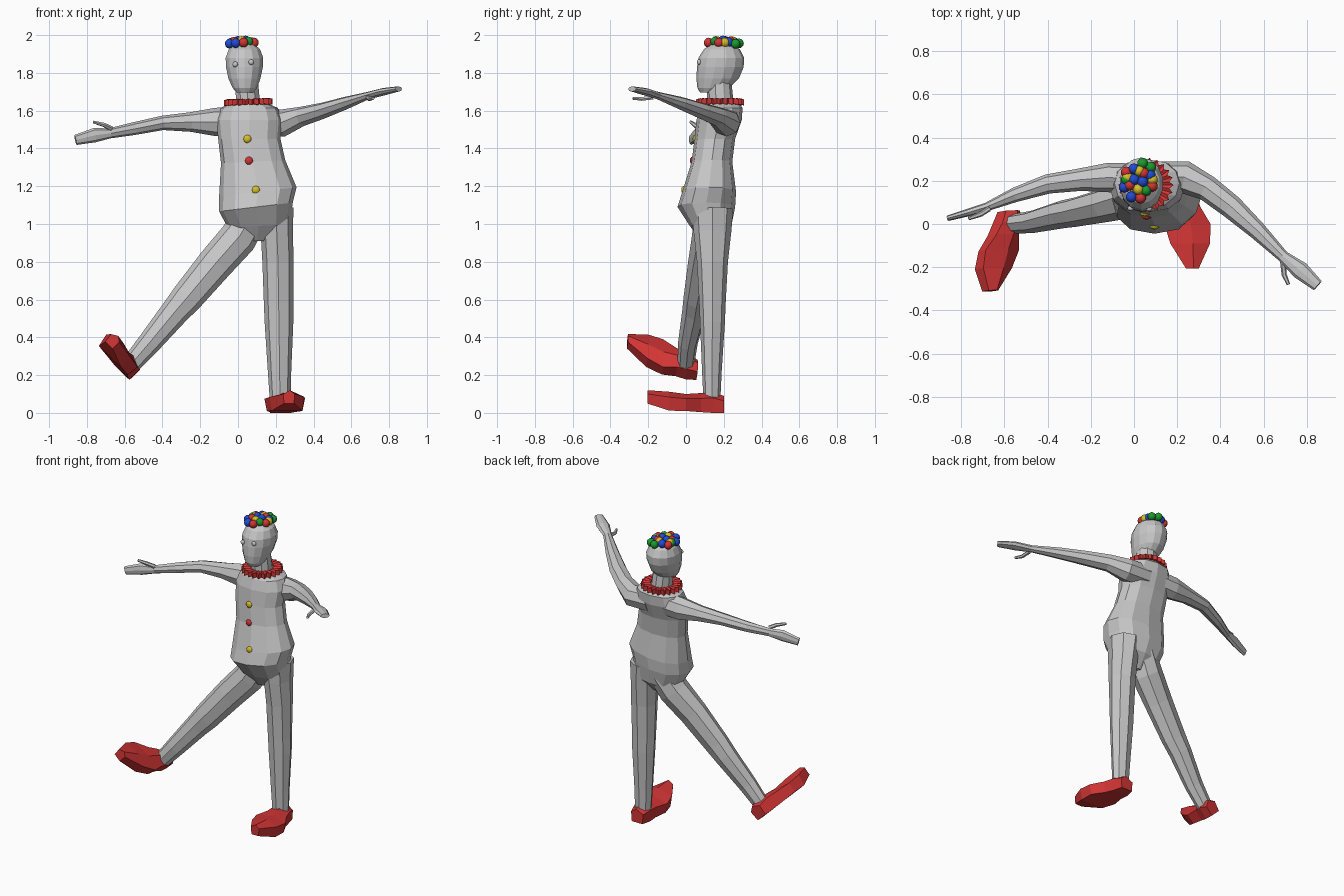
import bpy, bmesh, math
from mathutils import Vector


def material(name, rgb):
    m = bpy.data.materials.new(name)
    m.diffuse_color = (*rgb, 1)
    return m


GREY = material("pale_grey", (0.57, 0.57, 0.57))
RED = material("red", (0.64, 0.035, 0.035))
YELLOW = material("yellow", (0.68, 0.52, 0.02))
BLUE = material("blue", (0.015, 0.07, 0.66))
GREEN = material("green", (0.01, 0.32, 0.03))


def finish(name, bm, mat):
    bmesh.ops.recalc_face_normals(bm, faces=bm.faces[:])
    me = bpy.data.meshes.new(name)
    bm.to_mesh(me)
    bm.free()
    me.materials.append(mat)
    ob = bpy.data.objects.new(name, me)
    bpy.context.collection.objects.link(ob)
    return ob


def loft(name, rings, mat):
    """Skin a list of equal-length point rings and cap both ends."""
    bm = bmesh.new()
    vs = [[bm.verts.new(p) for p in r] for r in rings]
    n = len(vs[0])
    for a, b in zip(vs, vs[1:]):
        for i in range(n):
            j = (i + 1) % n
            bm.faces.new((a[i], a[j], b[j], b[i]))
    bm.faces.new(vs[0])
    bm.faces.new(vs[-1])
    return finish(name, bm, mat)


def tube(name, pts, ref, mat=GREY, n=8):
    """Limb through (x, y, z, side radius, other radius)."""
    c = [Vector(p[:3]) for p in pts]
    rings = []
    for i, p in enumerate(pts):
        t = (c[min(i + 1, len(c) - 1)] - c[max(i - 1, 0)]).normalized()
        s = Vector(ref).cross(t).normalized()
        u = t.cross(s)
        rings.append([c[i] + s * p[3] * math.cos(k * math.tau / n)
                      + u * p[4] * math.sin(k * math.tau / n) for k in range(n)])
    return loft(name, rings, mat)


def stack(name, rows, n, power=1.0):
    """Upright form from rows (z, centre x, half width, front y, back y, side slope)."""
    rings = []
    for z, cx, hw, y0, y1, slope in rows:
        ring = []
        for k in range(n):
            a = -math.pi / 2 + k * math.tau / n
            ca, sa = math.cos(a), math.sin(a)
            x = math.copysign(abs(ca) ** power, ca) * hw
            ring.append((cx + x, (y0 + y1) / 2 + sa * (y1 - y0) / 2, z + x * slope))
        rings.append(ring)
    return loft(name, rings, GREY)


def ball(name, pos, r, mat, squash=1.0, seg=10, rings=6):
    bm = bmesh.new()
    bmesh.ops.create_uvsphere(bm, u_segments=seg, v_segments=rings, radius=r)
    bmesh.ops.scale(bm, vec=(1, squash, 1), verts=bm.verts)
    bmesh.ops.translate(bm, vec=pos, verts=bm.verts)
    ob = finish(name, bm, mat)
    for p in ob.data.polygons:
        p.use_smooth = True
    return ob


# Torso with a ridge down the belly
stack("torso", [
    (0.91, 0.10, 0.045, 0.08, 0.17, 0), (0.99, 0.11, 0.165, 0.02, 0.24, 0.05),
    (1.09, 0.095, 0.195, -0.045, 0.26, 0.12), (1.17, 0.105, 0.205, -0.02, 0.265, 0.12),
    (1.33, 0.08, 0.17, 0.03, 0.245, 0.05), (1.45, 0.06, 0.165, 0.045, 0.26, 0),
    (1.55, 0.06, 0.175, 0.055, 0.295, 0), (1.615, 0.06, 0.15, 0.075, 0.30, 0),
    (1.65, 0.055, 0.075, 0.10, 0.27, 0)], 12, 0.8)

# Neck and head
stack("neck", [(1.58, 0.055, 0.075, 0.11, 0.26, 0), (1.66, 0.052, 0.066, 0.11, 0.25, 0),
               (1.76, 0.045, 0.064, 0.11, 0.24, 0)], 10)
stack("head", [
    (1.695, 0.037, 0.045, 0.075, 0.17, 0), (1.72, 0.036, 0.066, 0.06, 0.23, 0),
    (1.77, 0.034, 0.087, 0.055, 0.28, 0), (1.83, 0.034, 0.10, 0.058, 0.305, 0),
    (1.88, 0.034, 0.102, 0.066, 0.308, 0), (1.925, 0.034, 0.085, 0.095, 0.285, 0),
    (1.955, 0.034, 0.05, 0.14, 0.24, 0), (1.962, 0.034, 0.015, 0.175, 0.205, 0)], 14)
ball("left_eye", (-0.015, 0.072, 1.845), 0.015, GREY, 0.8)
ball("right_eye", (0.07, 0.07, 1.857), 0.015, GREY, 0.8)

# Arms, hands and thumbs
Z, Y = (0, 0, 1), (0, 1, 0)
tube("left_arm", [(0.0, 0.21, 1.545, 0.07, 0.075), (-0.12, 0.215, 1.54, 0.068, 0.075),
                  (-0.25, 0.205, 1.54, 0.052, 0.052), (-0.40, 0.185, 1.535, 0.045, 0.038),
                  (-0.55, 0.135, 1.505, 0.034, 0.034), (-0.68, 0.08, 1.48, 0.02, 0.027),
                  (-0.76, 0.055, 1.47, 0.018, 0.038), (-0.86, 0.027, 1.445, 0.013, 0.027)], Z)
tube("left_thumb", [(-0.67, 0.07, 1.505, 0.012, 0.014), (-0.71, 0.045, 1.525, 0.012, 0.012),
                    (-0.765, 0.025, 1.54, 0.008, 0.008)], Z, n=6)
tube("right_arm", [(0.10, 0.22, 1.54, 0.07, 0.075), (0.24, 0.215, 1.535, 0.075, 0.072),
                   (0.34, 0.165, 1.57, 0.06, 0.052), (0.45, 0.08, 1.6, 0.055, 0.043),
                   (0.57, -0.03, 1.64, 0.042, 0.034), (0.69, -0.15, 1.68, 0.027, 0.02),
                   (0.77, -0.215, 1.70, 0.042, 0.02), (0.85, -0.285, 1.715, 0.028, 0.014)], Z)
tube("right_thumb", [(0.69, -0.175, 1.67, 0.014, 0.012), (0.695, -0.235, 1.662, 0.012, 0.011),
                     (0.715, -0.28, 1.665, 0.008, 0.008)], Z, n=6)

# Legs
tube("right_leg", [(0.195, 0.14, 1.08, 0.10, 0.11), (0.205, 0.14, 0.96, 0.085, 0.10),
                   (0.212, 0.14, 0.80, 0.083, 0.082), (0.215, 0.14, 0.58, 0.078, 0.07),
                   (0.217, 0.14, 0.48, 0.076, 0.066), (0.22, 0.137, 0.22, 0.062, 0.052),
                   (0.223, 0.137, 0.07, 0.055, 0.045)], Y)
tube("left_leg", [(0.07, 0.145, 1.04, 0.09, 0.10), (0.0, 0.125, 0.925, 0.10, 0.095),
                  (-0.12, 0.09, 0.79, 0.095, 0.08), (-0.27, 0.055, 0.61, 0.085, 0.068),
                  (-0.33, 0.045, 0.54, 0.076, 0.065), (-0.47, 0.01, 0.37, 0.062, 0.052),
                  (-0.56, 0.0, 0.265, 0.052, 0.045)], Y)


# Shoes: (forward, sideways centre, half width, bottom, top) in a foot frame
def shoe(name, origin, side, fwd, up, flip):
    o, s, f, u = (Vector(v) for v in (origin, side, fwd, up))
    rings = []
    for d, c, hw, b, t in [(-0.06, 0, 0.045, 0, 0.09), (0.0, 0, 0.062, 0, 0.11),
                           (0.06, 0.01, 0.072, 0.004, 0.105), (0.14, 0.022, 0.107, 0.01, 0.10),
                           (0.23, 0.035, 0.092, 0.012, 0.112), (0.345, 0.045, 0.03, 0.05, 0.12)]:
        m = b + (t - b) * 0.72
        rings.append([o + f * d + s * (c * flip + x * hw) + u * h for x, h in
                      [(-0.88, b), (0.88, b), (1, m), (0.15, t), (-1, m)]])
    loft(name, rings, RED)


shoe("right_shoe", (0.225, 0.14, 0), (1, 0, 0), (0, -1, 0), (0, 0, 1), 1)
shoe("left_shoe", (-0.615, 0.0, 0.215), (0.72, 0, -0.69), (-0.2, -0.92, 0.22), (0.66, 0.1, 0.74), -1)

# Ruffled collar
bm = bmesh.new()
teeth = 22
loops = []
for r, zz in [(0.07, 0.012), (0.128, 0.016), (0.128, -0.014), (0.07, -0.012)]:
    ring = []
    for k in range(teeth * 2):
        a = k * math.pi / teeth
        rr = r - (0.018 if r > 0.1 and k % 2 else 0)
        ripple = 0.004 if k % 2 else -0.002
        ring.append(bm.verts.new((0.055 + rr * math.cos(a), 0.18 + rr * math.sin(a),
                                  1.645 + zz + ripple + 0.03 * rr * math.cos(a))))
    loops.append(ring)
for i in range(4):
    a, b = loops[i], loops[(i + 1) % 4]
    for k in range(teeth * 2):
        j = (k + 1) % (teeth * 2)
        bm.faces.new((a[k], a[j], b[j], b[k]))
finish("ruffled_collar", bm, RED)

# Front buttons
for name, pos, mat in [("top_button", (0.05, 0.048, 1.45), YELLOW),
                       ("middle_button", (0.058, 0.034, 1.335), RED),
                       ("bottom_button", (0.095, -0.012, 1.18), YELLOW)]:
    ball(name, pos, 0.022, mat, 0.6)

# Hair pompoms following the crown
hair = [(BLUE, [(0.0, 0.255), (-0.045, 0.17), (-0.012, 0.125), (0.04, 0.195), (0.075, 0.225), (0.0, 0.205)]),
        (RED, [(-0.035, 0.24), (-0.02, 0.18), (0.03, 0.12), (0.085, 0.175), (0.045, 0.235)]),
        (GREEN, [(0.04, 0.28), (0.078, 0.262), (0.055, 0.155), (-0.035, 0.205)]),
        (YELLOW, [(-0.03, 0.215), (0.085, 0.205), (0.02, 0.16), (0.025, 0.245)])]
for mat, spots in hair:
    for i, (x, y) in enumerate(spots):
        d2 = ((x - 0.025) / 0.105) ** 2 + ((y - 0.195) / 0.13) ** 2
        ball(f"{mat.name}_pompom_{i + 1}", (x, y, 1.972 - 0.035 * d2), 0.026, mat)
